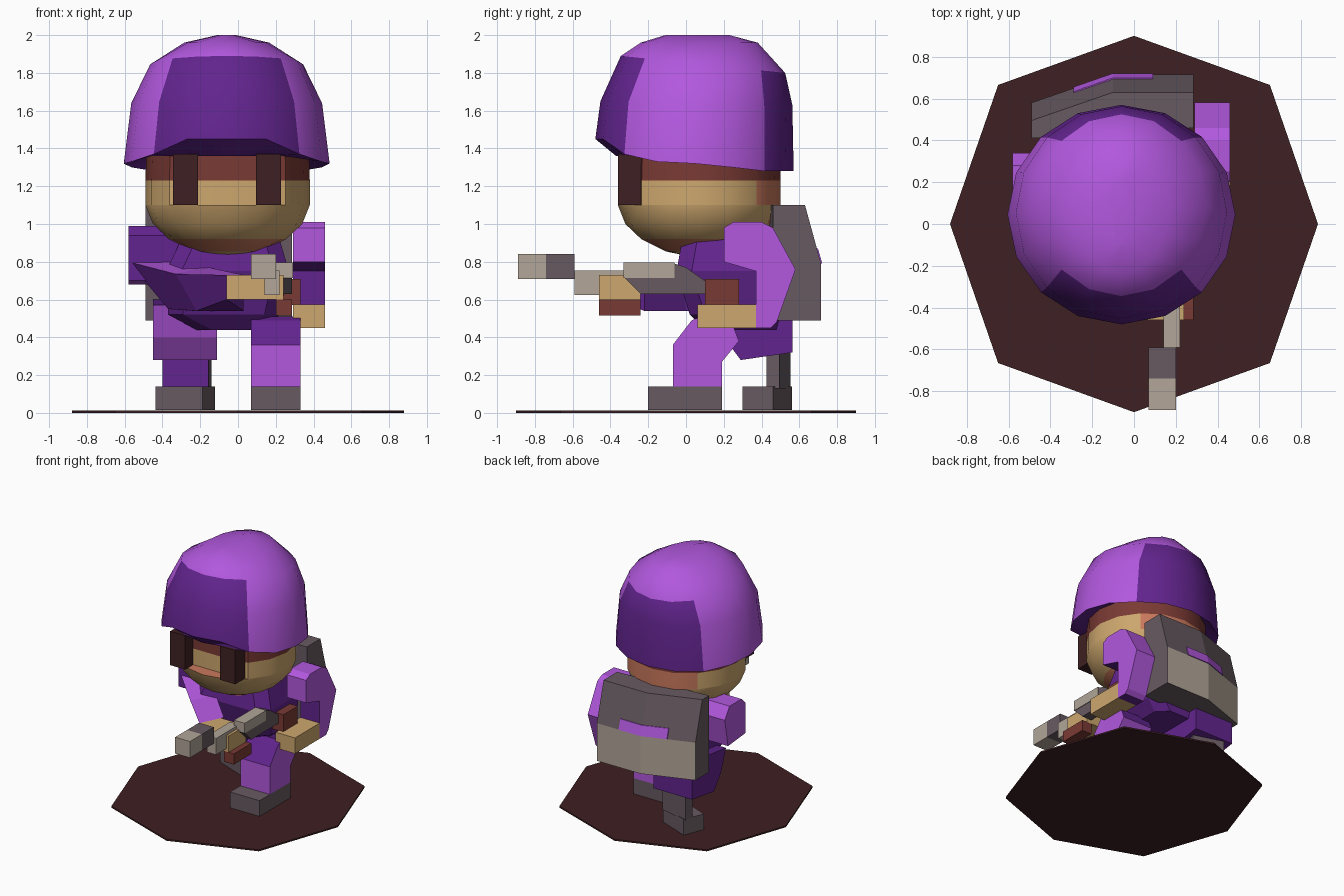
import bpy, bmesh, math
from mathutils import Matrix, Vector

if "Cube" in bpy.data.objects:
    bpy.data.objects.remove(bpy.data.objects["Cube"])


def material(name, r, g, b):
    m = bpy.data.materials.new(name)
    lin = [(c / 255 / 12.92 if c < 11 else ((c / 255 + 0.055) / 1.055) ** 2.4) for c in (r, g, b)]
    m.diffuse_color = (*lin, 1)
    m.use_nodes = True
    m.node_tree.nodes["Principled BSDF"].inputs["Base Color"].default_value = m.diffuse_color
    return m


LIGHT = material("light purple", 178, 88, 222)
DARK = material("dark purple", 98, 36, 142)
TAN = material("tan skin", 205, 167, 110)
SALMON = material("salmon skin", 200, 120, 92)
BROWN = material("red brown", 122, 58, 52)
SOIL = material("dark brown", 62, 32, 34)
GREY = material("warm grey", 103, 90, 97)
TAUPE = material("taupe", 178, 166, 152)


def finish(name, bm, mats, rule=None, smooth=False):
    bmesh.ops.recalc_face_normals(bm, faces=bm.faces)
    bm.normal_update()
    if rule:
        for f in bm.faces:
            f.material_index = rule(f.calc_center_median(), f.normal)
    me = bpy.data.meshes.new(name)
    bm.to_mesh(me)
    bm.free()
    for m in mats:
        me.materials.append(m)
    ob = bpy.data.objects.new(name, me)
    bpy.context.collection.objects.link(ob)
    if smooth:
        bpy.ops.object.select_all(action='DESELECT')
        ob.select_set(True)
        bpy.context.view_layer.objects.active = ob
        bpy.ops.object.shade_smooth_by_angle(angle=math.radians(35))
    return ob


def loft(name, rings, mats, rule=None, smooth=False):
    bm = bmesh.new()
    rows = [[bm.verts.new(p) for p in r] for r in rings]
    n = len(rows[0])
    for a, b in zip(rows, rows[1:]):
        for i in range(n):
            j = (i + 1) % n
            bm.faces.new((a[i], a[j], b[j], b[i]))
    bm.faces.new(rows[0][::-1])
    bm.faces.new(rows[-1])
    return finish(name, bm, mats, rule, smooth)


def prism(name, yz, x0, x1, mats, rule=None):
    return loft(name, [[(x, y, z) for y, z in yz] for x in (x0, x1)], mats, rule)


def box(name, mat, xs, ys, zs):
    return prism(name, [(ys[0], zs[0]), (ys[1], zs[0]), (ys[1], zs[1]), (ys[0], zs[1])], *xs, [mat])


def turned_box(name, mats, c, size, deg, rule=None):
    bm = bmesh.new()
    bmesh.ops.create_cube(bm, size=1, matrix=Matrix.Translation(c)
                          @ Matrix.Rotation(math.radians(deg), 4, 'Z')
                          @ Matrix.Diagonal((*size, 1)))
    return finish(name, bm, mats, rule)


def flat(pts, z, dy=0.0):
    return [(x, y + dy, z) for x, y in pts]


# ground disc
octagon = [(0, -.9), (.65, -.665), (.88, 0), (.65, .665), (0, .9), (-.65, .665), (-.88, 0), (-.65, -.665)]
loft("base_disc", [flat(octagon, 0), flat(octagon, .012)], [SOIL])

# helmet: elliptical rings, lower rim rises at the front, dark front and back panels
N = 16
rim = [1.45, 1.45, 1.37, 1.33, 1.32, 1.30, 1.28, 1.28, 1.28]


def ellipse(cx, cy, rx, ry, zfun):
    pts = []
    for i in range(N):
        a = math.tau * i / N
        pts.append((cx + rx * math.sin(a), cy - ry * math.cos(a), zfun(min(i, N - i), math.cos(a))))
    return pts


helmet_rings = [
    ellipse(-.06, .06, .43, .43, lambda k, c: 1.36),
    ellipse(-.06, .045, .545, .525, lambda k, c: rim[k]),
    ellipse(-.06, .055, .505, .508, lambda k, c: 1.64 + .01 * c),
    ellipse(-.06, .09, .405, .435, lambda k, c: 1.845 + .045 * c),
    ellipse(-.06, .07, .225, .31, lambda k, c: 1.96),
    ellipse(-.06, .06, .05, .17, lambda k, c: 2.0)]


def helmet_rule(c, n):
    if n.z < -.3:
        return 1
    return int(abs(c.y - .06) > abs(c.x + .06) and c.z < 1.87 and n.z < .8)


loft("helmet", helmet_rings, [LIGHT, DARK], helmet_rule, True)

# head: round jaw, face above the cheek ledge pushed back between the eyes
head_rings = []
for z, r in [(.83, .06), (.855, .18), (.92, .31), (1.0, .395), (1.1, .435),
             (1.101, .435), (1.23, .435), (1.4, .43)]:
    ring = ellipse(-.055, .07, r, r * .99, lambda k, c: z)
    if z > 1.1:
        ring = [(x, max(y, -.26), zz) for x, y, zz in ring]
    head_rings.append(ring)


def head_rule(c, n):
    if c.z > 1.23:
        return 2
    ledge = 1.1 <= c.z < 1.102 and c.y < -.2
    return int(ledge or n.y > .8 or .86 < c.z < .92)


loft("head", head_rings, [TAN, SALMON, BROWN], head_rule, True)
for side, x in (("right", -.345), ("left", .095)):
    box("eye_" + side, SOIL, (x, x + .132), (-.36, -.22), (1.1, 1.37))

# torso
torso = []
for z, x0, x1, y0, y1 in [(.44, -.22, .14, .1, .48), (.52, -.37, .22, .02, .5),
                          (.75, -.38, .27, -.05, .46), (.92, -.3, .22, -.02, .42)]:
    d = .08
    torso.append(flat([(x0 + d, y0), (x1 - d, y0), (x1, y0 + d), (x1, y1 - d),
                       (x1 - d, y1), (x0 + d, y1), (x0, y1 - d), (x0, y0 + d)], z))
loft("torso", torso, [DARK])

# backpack: kinked back outline, sloped upper half, taupe lower back, purple patch
pack = [(-.49, .41), (.285, .46), (.285, .715), (-.1, .715), (-.49, .58)]
pack_top = [(x, y - (.085 if y > .5 else 0)) for x, y in pack]
loft("backpack", [flat(pack, .49), flat(pack, .79), flat(pack_top, 1.1)], [GREY, TAUPE],
     lambda c, n: int(n.y > .6 and c.z < .8))
patch = [(-.29, .6), (.09, .68), (.09, .715), (-.1, .715), (-.29, .649)]
loft("backpack_patch", [flat(patch, .792, .006), flat(patch, .87, -.016)], [LIGHT])

# bent front leg and foot
prism("front_leg", [(-.07, .14), (-.07, .36), (.03, .49), (.08, .51), (.25, .46), (.28, .38), (.19, .27), (.19, .14)],
      .07, .33, [LIGHT, DARK], lambda c, n: int(abs(n.x) < .5 and c.z > .37))
box("front_foot", GREY, (.07, .33), (-.2, .19), (.015, .14))

# rear leg with turned boot
prism("rear_leg", [(.29, .28), (.2, .4), (.14, .57), (.4, .6), (.565, .49), (.565, .32)],
      -.45, -.11, [DARK, LIGHT], lambda c, n: int(n.y < -.3))
turned_box("rear_boot", [GREY], Vector((-.28, .43, .0775)), (.27, .175, .125), -22)
turned_box("rear_boot_shaft", [GREY, DARK], Vector((-.27, .49, .225)), (.25, .07, .19), -14,
           lambda c, n: int(n.y < -.5))

# arm holding the grip
prism("grip_arm", [(.2, .8), (.2, .98), (.25, 1.01), (.4, 1.01), (.46, .98), (.58, .76),
                   (.48, .48), (.45, .45), (.37, .45), (.37, .75)],
      .29, .46, [LIGHT, DARK], lambda c, n: int(n.y < -.2 and c.z < .82 or n.z < -.8))
box("grip_hand", TAN, (.29, .46), (.06, .37), (.45, .575))

# arm supporting the barrel: shoulder and forearm
prism("support_shoulder", [(.08, .7), (.08, .94), (.13, .99), (.28, .99), (.34, .9), (.3, .68)],
      -.58, -.3, [LIGHT, DARK], lambda c, n: int(n.y < -.5)).data.transform(
          Matrix.Identity(4))
elbow = [(-.58, .1, .8), (-.32, .24, .84), (-.25, .2, .54), (-.37, .08, .55)]
middle = [(-.33, -.13, .735), (-.18, -.02, .775), (-.14, 0, .54), (-.22, -.12, .54)]
wrist = [(-.06, -.4, .73), (.03, -.22, .73), (.03, -.22, .54), (-.06, -.38, .6)]
loft("support_forearm", [elbow, middle, wrist], [DARK, LIGHT], lambda c, n: int(n.z > .5))
box("support_hand", TAN, (-.06, .24), (-.46, -.24), (.6, .73))

# gun
box("muzzle_tip", TAUPE, (.07, .2), (-.89, -.74), (.71, .84))
box("muzzle_collar", GREY, (.07, .2), (-.74, -.59), (.71, .84))
box("barrel", TAUPE, (.14, .22), (-.59, -.3), (.625, .755))
box("magazine", BROWN, (.2, .285), (-.46, -.24), (.515, .6))
prism("receiver", [(-.33, .72), (-.24, .63), (.1, .63), (.1, .7), (0, .77), (-.06, .79), (-.1, .715)],
      .2, .285, [GREY])
box("receiver_top", TAUPE, (.195, .29), (-.33, -.06), (.715, .795))
box("grip", BROWN, (.22, .33), (.1, .28), (.57, .71))
